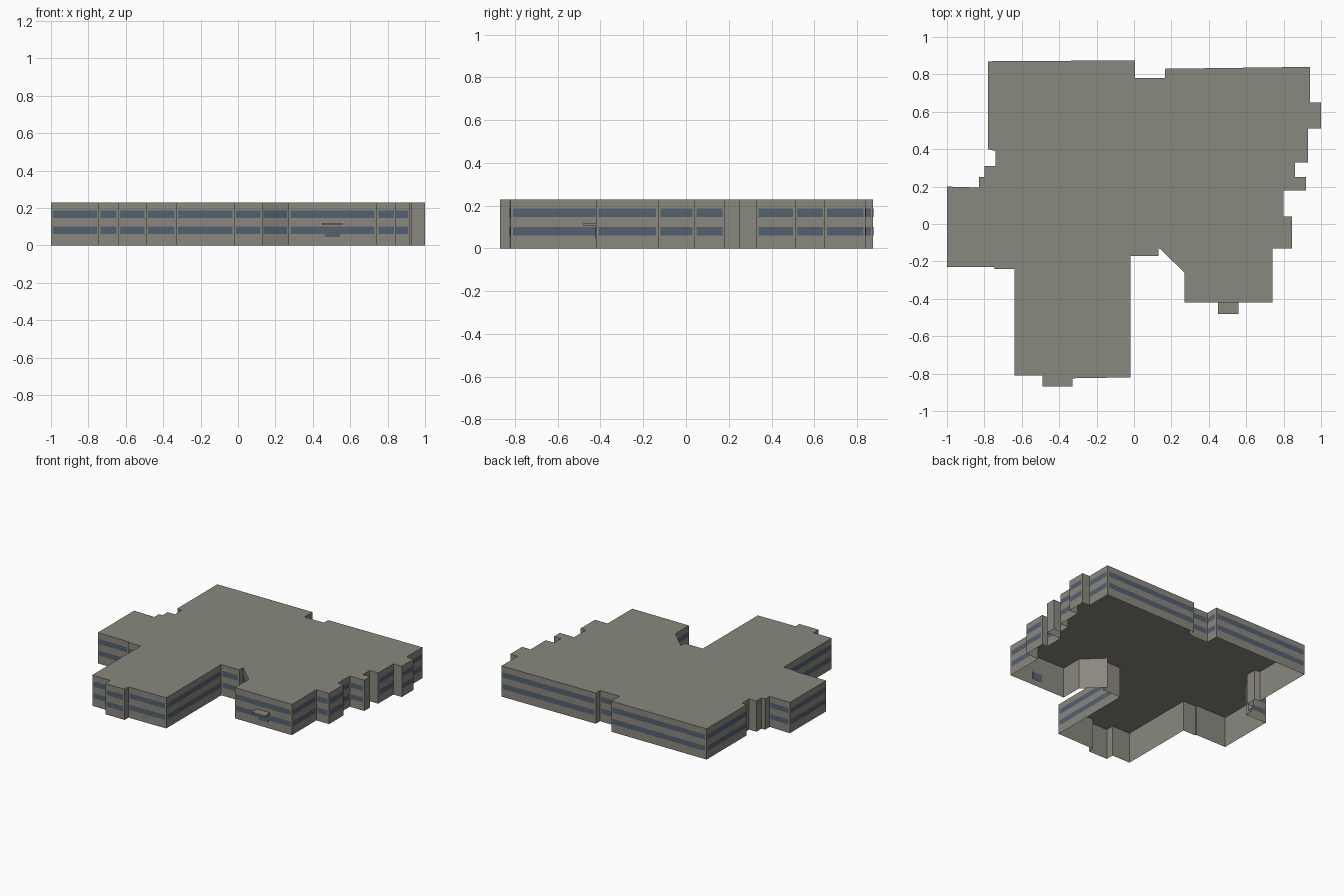
import bpy
import bmesh
from mathutils import Vector

cube = bpy.data.objects.get("Cube")
if cube:
    bpy.data.objects.remove(cube, do_unlink=True)

HEIGHT = 0.23
UP = Vector((0, 0, 1))


def make_material(name, colour):
    material = bpy.data.materials.new(name)
    material.use_nodes = True
    material.diffuse_color = (*colour, 1)
    shader = material.node_tree.nodes["Principled BSDF"]
    shader.inputs["Base Color"].default_value = (*colour, 1)
    shader.inputs["Roughness"].default_value = 0.9
    return material


def make_object(name, bm, material):
    mesh = bpy.data.meshes.new(name)
    bm.to_mesh(mesh)
    bm.free()
    mesh.materials.append(material)
    obj = bpy.data.objects.new(name, mesh)
    bpy.context.collection.objects.link(obj)
    return obj


def add_box(bm, low, high):
    low, high = Vector(low), Vector(high)
    corners = bmesh.ops.create_cube(bm, size=1)["verts"]
    for vert in corners:
        vert.co = (low + high) / 2 + vert.co * (high - low)


concrete = make_material("warm grey concrete", (0.255, 0.247, 0.21))
glass = make_material("slate blue glass", (0.09, 0.12, 0.165))

# Building footprint, running clockwise from the west wing
footprint = [
    (-1, .2), (-.83, .195), (-.83, .25), (-.8, .25), (-.8, .31),
    (-.74, .31), (-.74, .39), (-.78, .4), (-.78, .87), (.005, .875),
    (.005, .78), (.165, .78), (.165, .83), (.94, .84), (.94, .65),
    (1, .65), (1, .51), (.93, .51), (.93, .33), (.86, .33),
    (.86, .25), (.92, .25), (.92, .18), (.8, .18), (.8, .04),
    (.845, .04), (.845, -.13), (.74, -.13), (.74, -.42), (.27, -.42),
    (.27, -.26), (.13, -.125), (.13, -.17), (-.02, -.17), (-.02, -.82),
    (-.33, -.825), (-.33, -.87), (-.49, -.87), (-.49, -.81), (-.64, -.81),
    (-.64, -.24), (-.745, -.24), (-.745, -.23), (-1, -.23),
]
ground = [Vector((x, y, 0)) for x, y in footprint]
walls = list(zip(ground, ground[1:] + ground[:1]))

# Outer walls, open underneath
bm = bmesh.new()
for start, end in walls:
    corners = (end, start, start + UP * HEIGHT, end + UP * HEIGHT)
    bm.faces.new([bm.verts.new(p) for p in corners])
bmesh.ops.remove_doubles(bm, verts=bm.verts, dist=0.0001)
make_object("outer_walls", bm, concrete)

# Flat roof
bm = bmesh.new()
bm.faces.new([bm.verts.new(p + UP * HEIGHT) for p in reversed(ground)])
make_object("flat_roof", bm, concrete)

# Window bands on every wall wide enough to carry them
floors = {"lower_windows": (0.061, 0.1), "upper_windows": (0.147, 0.186)}
for name, (sill, head) in floors.items():
    bm = bmesh.new()
    for start, end in walls:
        along = end - start
        if along.length < 0.085:
            continue
        along.normalize()
        outward = UP.cross(along) * 0.002
        left = start + along * 0.01 + outward
        right = end - along * 0.01 + outward
        corners = (right + UP * sill, left + UP * sill,
                   left + UP * head, right + UP * head)
        bm.faces.new([bm.verts.new(p) for p in corners])
    make_object(name, bm, glass)

# Front entrance: glazed door and canopy
bm = bmesh.new()
add_box(bm, (0.465, -0.424, 0.045), (0.545, -0.419, 0.1))
make_object("entrance_door", bm, glass)

bm = bmesh.new()
add_box(bm, (0.45, -0.48, 0.108), (0.56, -0.42, 0.119))
make_object("entrance_canopy", bm, concrete)
